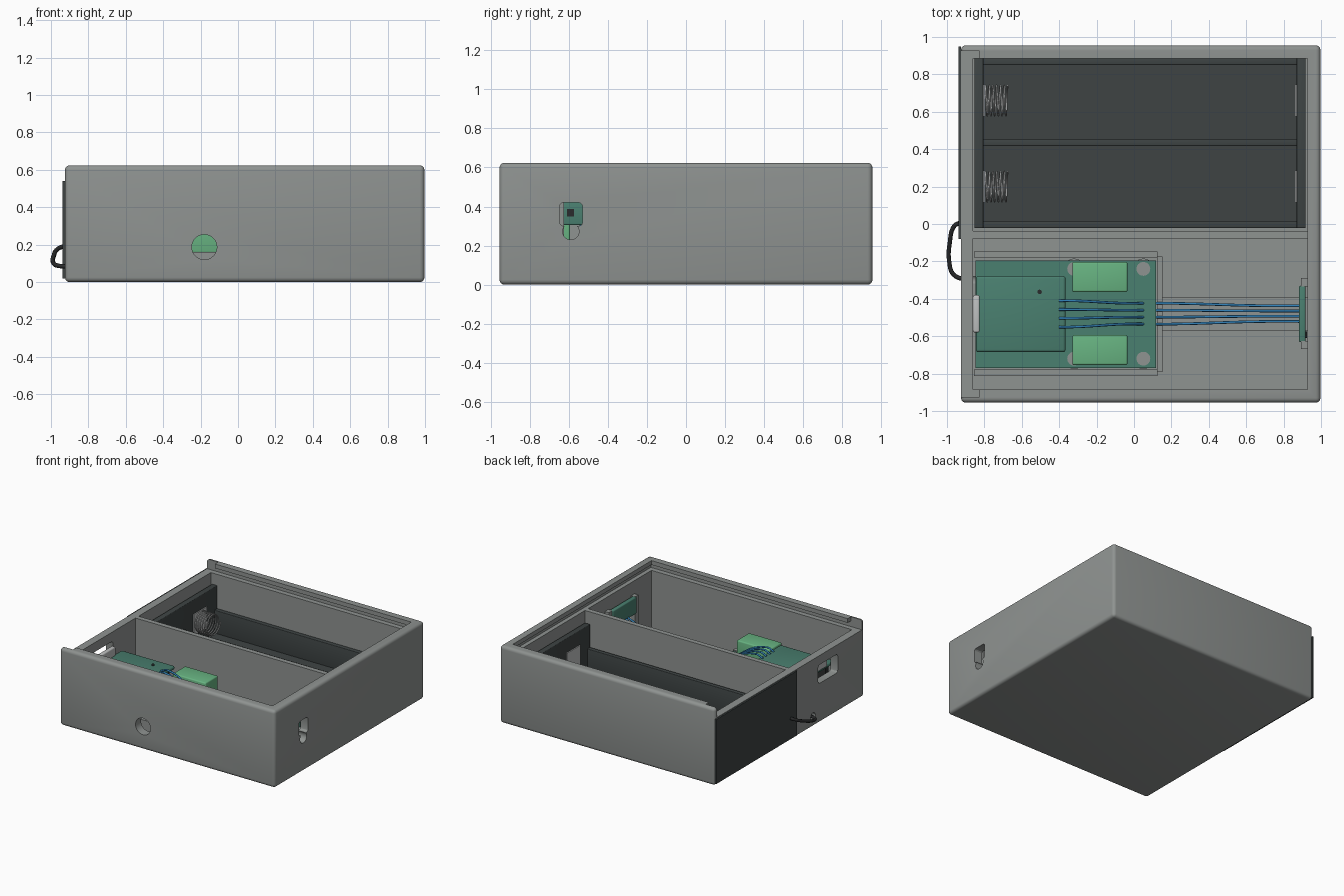
import bpy, math
from mathutils import Vector

cube = bpy.data.objects.get("Cube")
if cube:
    bpy.data.objects.remove(cube, do_unlink=True)


def material(name, r, g, b):
    """Flat material from display values 0-255."""
    lin = [((c / 255 + 0.055) / 1.055) ** 2.4 for c in (r, g, b)] + [1]
    m = bpy.data.materials.new(name)
    m.use_nodes = True
    m.diffuse_color = lin
    m.node_tree.nodes["Principled BSDF"].inputs["Base Color"].default_value = lin
    return m


GRAY = material("case gray", 143, 147, 145)
DARK = material("holder charcoal", 62, 68, 68)
BOARD = material("board green", 74, 128, 112)
TERMINAL = material("terminal green", 104, 180, 130)
METAL = material("contact metal", 190, 192, 192)
BLUE = material("wire blue", 50, 130, 185)
BLACK = material("cable black", 42, 43, 44)


def finish(ob, name, mat):
    ob.name = name
    ob.data.materials.append(mat)
    return ob


def box(name, mat, x, y, z, bevel=0.0, segments=3):
    """Box from (min, max) pairs, with optional rounded edges."""
    bpy.ops.mesh.primitive_cube_add(size=1, location=[sum(p) / 2 for p in (x, y, z)])
    ob = finish(bpy.context.object, name, mat)
    ob.scale = [p[1] - p[0] for p in (x, y, z)]
    bpy.ops.object.transform_apply(location=False, rotation=False, scale=True)
    if bevel:
        mod = ob.modifiers.new("round", "BEVEL")
        mod.width, mod.segments = bevel, segments
        bpy.ops.object.modifier_apply(modifier="round")
        bpy.ops.object.shade_smooth_by_angle()
    return ob


def rod(name, mat, centre, radius, length, axis="z"):
    turn = {"x": (0, math.pi / 2, 0), "y": (math.pi / 2, 0, 0), "z": (0, 0, 0)}[axis]
    bpy.ops.mesh.primitive_cylinder_add(vertices=32, radius=radius, depth=length,
                                        location=centre, rotation=turn)
    ob = finish(bpy.context.object, name, mat)
    bpy.ops.object.shade_smooth_by_angle()
    return ob


def tube(name, mat, points, radius, smooth=True):
    """Round wire through the points."""
    cu = bpy.data.curves.new(name, "CURVE")
    cu.dimensions = "3D"
    cu.bevel_depth, cu.bevel_resolution, cu.use_fill_caps = radius, 2, True
    cu.resolution_u = 6
    sp = cu.splines.new("BEZIER" if smooth else "POLY")
    pts = sp.bezier_points if smooth else sp.points
    pts.add(len(points) - 1)
    for p, co in zip(pts, points):
        if smooth:
            p.co = co
            p.handle_left_type = p.handle_right_type = "AUTO"
        else:
            p.co = (*co, 1)
    ob = bpy.data.objects.new(name, cu)
    bpy.context.collection.objects.link(ob)
    return finish(ob, name, mat)


def cut(target, cutter):
    mod = target.modifiers.new("cut", "BOOLEAN")
    mod.object, mod.solver = cutter, "EXACT"
    bpy.context.view_layer.objects.active = target
    bpy.ops.object.modifier_apply(modifier="cut")
    bpy.data.objects.remove(cutter, do_unlink=True)


# Case: rounded shell with lid groove, ports and holes
FLOOR, RIM = 0.06, 0.545
case = box("case", GRAY, (-0.925, 0.997), (-0.955, 0.955), (0, 0.624), 0.025, 4)
cutters = [
    box("cavity", GRAY, (-0.862, 0.928), (-0.885, 0.885), (FLOOR, 0.8)),
    box("lid_opening", GRAY, (-1.1, 0.928), (-0.885, 0.885), (RIM, 0.8)),
    box("lid_groove", GRAY, (-1.1, 0.962), (-0.925, 0.925), (RIM, 0.59)),
    box("lid_entry", GRAY, (-1.1, -0.825), (-0.925, 0.925), (RIM, 0.8)),
    box("sensor_window", GRAY, (0.9, 1.1), (-0.647, -0.53), (0.30, 0.42), 0.02),
    rod("sensor_hole", GRAY, (1.0, -0.59, 0.272), 0.042, 0.25, "x"),
    rod("front_hole", GRAY, (-0.18, -0.92, 0.187), 0.067, 0.2, "y"),
    box("usb_slot", GRAY, (-1.0, -0.8), (-0.615, -0.365), (0.32, 0.47), 0.02),
    rod("cable_hole", GRAY, (-0.9, -0.3, 0.083), 0.03, 0.2, "x"),
]
for c in cutters:
    cut(case, c)
bpy.ops.object.select_all(action="DESELECT")
case.select_set(True)
bpy.ops.object.shade_smooth_by_angle()

# Case interior: divider, board frame, wire strip, sensor bracket
box("compartment_divider", GRAY, (-0.864, 0.93), (-0.077, -0.037), (FLOOR, RIM))
box("board_rail_back", GRAY, (-0.855, 0.125), (-0.18, -0.146), (FLOOR, 0.16))
box("board_rail_front", GRAY, (-0.855, 0.125), (-0.813, -0.777), (FLOOR, 0.16))
box("board_rail_end", GRAY, (0.122, 0.153), (-0.79, -0.175), (FLOOR, 0.12))
box("wire_strip", GRAY, (0.15, 0.93), (-0.57, -0.39), (FLOOR, 0.07))
for side, y in (("front", (-0.668, -0.625)), ("back", (-0.335, -0.29))):
    box("sensor_bracket_" + side, GRAY, (0.893, 0.93), y, (FLOOR, 0.44))
for x in (-0.32, 0.05):
    for y in (-0.24, -0.72):
        rod("standoff", GRAY, (x, y, 0.09), 0.055, 0.062)
        rod("standoff_pin", GRAY, (x, y, 0.13), 0.037, 0.06)

# Circuit boards
box("main_board", BOARD, (-0.848, 0.118), (-0.77, -0.195), (0.12, 0.155))
box("upper_board", BOARD, (-0.845, -0.366), (-0.685, -0.278), (0.34, 0.37), 0.014)
for y in (-0.655, -0.308):
    box("board_header", BLACK, (-0.8, -0.41), (y - 0.02, y + 0.02), (0.155, 0.341))
rod("reset_button", BLACK, (-0.505, -0.363, 0.372), 0.012, 0.008)
box("usb_port", METAL, (-0.86, -0.825), (-0.58, -0.38), (0.365, 0.44), 0.01)
for side, y in (("front", (-0.754, -0.594)), ("back", (-0.364, -0.203))):
    box("terminal_block_" + side, TERMINAL, (-0.33, -0.035), y, (0.155, 0.35), 0.01)
box("sensor_board", BOARD, (0.882, 0.917), (-0.632, -0.33), (0.305, 0.44), 0.008)
box("sensor_chip", BLACK, (0.91, 0.924), (-0.61, -0.574), (0.35, 0.387))

# Wires
for i in range(4):
    y0, y1, y2 = -0.41 - 0.047 * i, -0.424 - 0.037 * i, -0.437 - 0.028 * i
    tube("board_wire", BLUE, [(-0.4, y0, 0.37), (-0.34, y0, 0.39),
                              (-0.05, y1, 0.24), (0.05, y1, 0.15)], 0.007)
    tube("sensor_wire", BLUE, [(0.11, y1, 0.138), (0.2, y1, 0.15),
                               (0.7, y2, 0.25), (0.89, y2, 0.315)], 0.007)

# Battery holder: tray, ribs and tall end walls
X0, X1, Y0, Y1 = -0.853, 0.918, -0.022, 0.888
box("holder_floor", DARK, (X0, X1), (Y0, Y1), (FLOOR, 0.085))
for name, y in (("front", (Y0, 0.014)), ("middle", (0.417, 0.453)), ("back", (0.85, Y1))):
    box("holder_rib_" + name, DARK, (X0, X1), y, (FLOOR, 0.27), 0.005)
box("holder_end_right", DARK, (X0, -0.805), (Y0, Y1), (FLOOR, 0.455), 0.005)
box("holder_end_left", DARK, (0.87, X1), (Y0, Y1), (FLOOR, 0.455), 0.005)

# Battery contacts and springs
R, CZ, TURNS = 0.08, 0.255, 6
for y in (0.2, 0.66):
    for name, x in (("spring_plate", (-0.806, -0.797)), ("contact_plate", (0.862, 0.871))):
        box(name, METAL, x, (y - 0.085, y + 0.085), (CZ - 0.085, CZ + 0.085))
    n = TURNS * 20
    coil = []
    for k in range(n + 1):
        a = 2 * math.pi * TURNS * k / n
        coil.append(Vector((-0.795 + 0.12 * k / n, y + R * math.cos(a), CZ + R * math.sin(a))))
    tube("battery_spring", METAL, coil, 0.005, smooth=False)

# Outer cover plate and power cable
box("cover_plate", DARK, (-0.937, -0.924), (-0.08, 0.948), (0.02, 0.54))
tube("power_cable", BLACK, [(-0.935, 0.005, 0.19), (-0.96, -0.01, 0.18), (-0.985, -0.1, 0.14),
                            (-0.988, -0.2, 0.105), (-0.965, -0.27, 0.088),
                            (-0.9, -0.3, 0.083)], 0.012)
